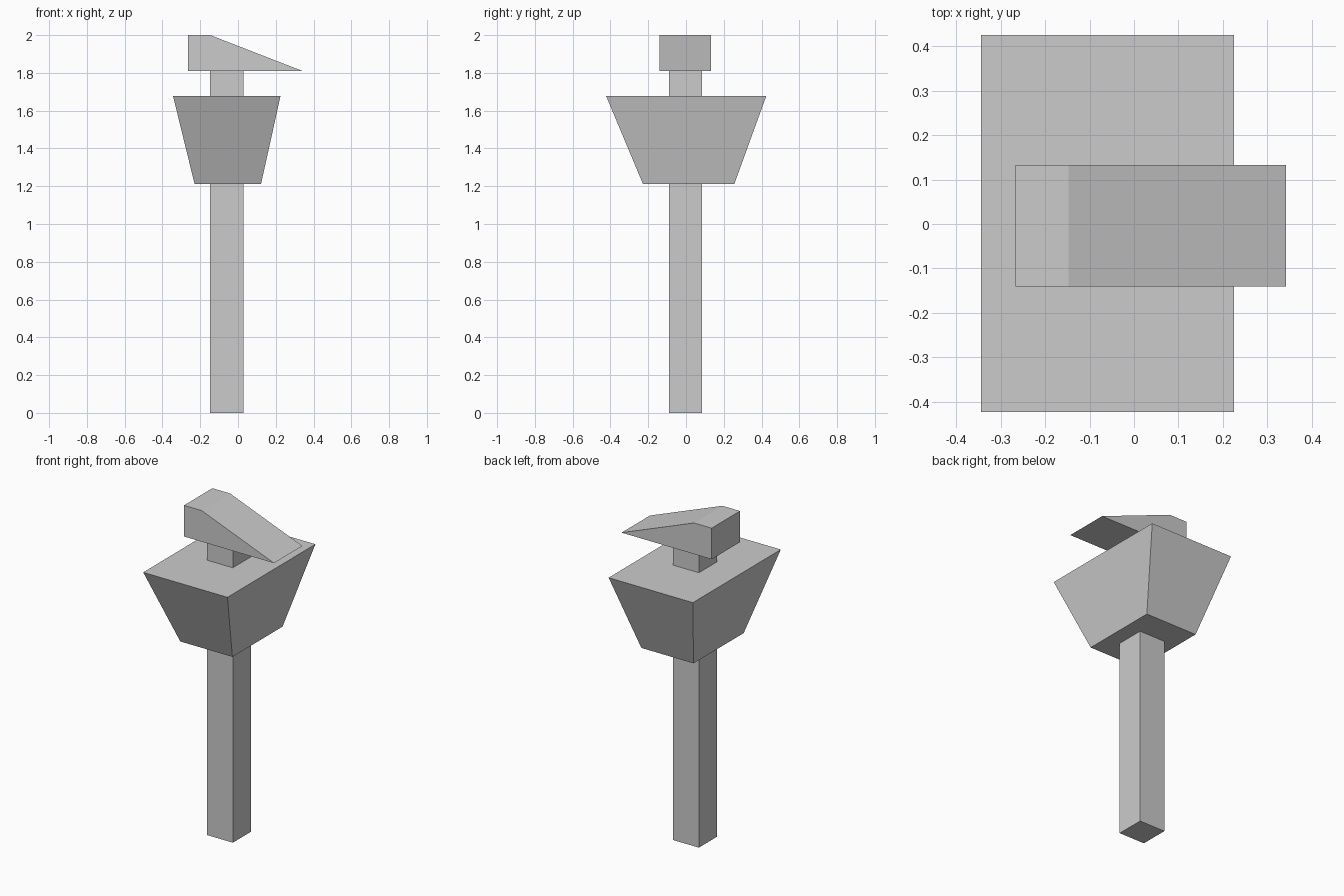
import bpy
import bmesh

if "Cube" in bpy.data.objects:
    bpy.data.objects.remove(bpy.data.objects["Cube"])


def loft(name, rings):
    """Closed solid skinned between two matching rings of points."""
    bm = bmesh.new()
    a, b = [[bm.verts.new(p) for p in ring] for ring in rings]
    n = len(a)
    bm.faces.new(a)
    bm.faces.new(b)
    for i in range(n):
        j = (i + 1) % n
        bm.faces.new((a[i], a[j], b[j], b[i]))
    bmesh.ops.recalc_face_normals(bm, faces=bm.faces)
    mesh = bpy.data.meshes.new(name)
    bm.to_mesh(mesh)
    bm.free()
    obj = bpy.data.objects.new(name, mesh)
    bpy.context.collection.objects.link(obj)
    return obj


def rect(x0, x1, y0, y1, z):
    return [(x0, y0, z), (x1, y0, z), (x1, y1, z), (x0, y1, z)]


# Square post running from the ground up to the cap
post = (-0.147, 0.028, -0.09, 0.086)
loft("post", [rect(*post, 0), rect(*post, 1.81)])

# Flared body, wider at the top
loft("flared_body", [rect(-0.23, 0.122, -0.228, 0.256, 1.212),
                     rect(-0.344, 0.225, -0.423, 0.425, 1.678)])

# Wedge-shaped cap: side profile extruded along y
profile = [(-0.266, 1.81), (0.342, 1.81), (-0.147, 2.0), (-0.266, 2.0)]
loft("wedge_cap", [[(x, y, z) for x, z in profile] for y in (-0.141, 0.133)])
